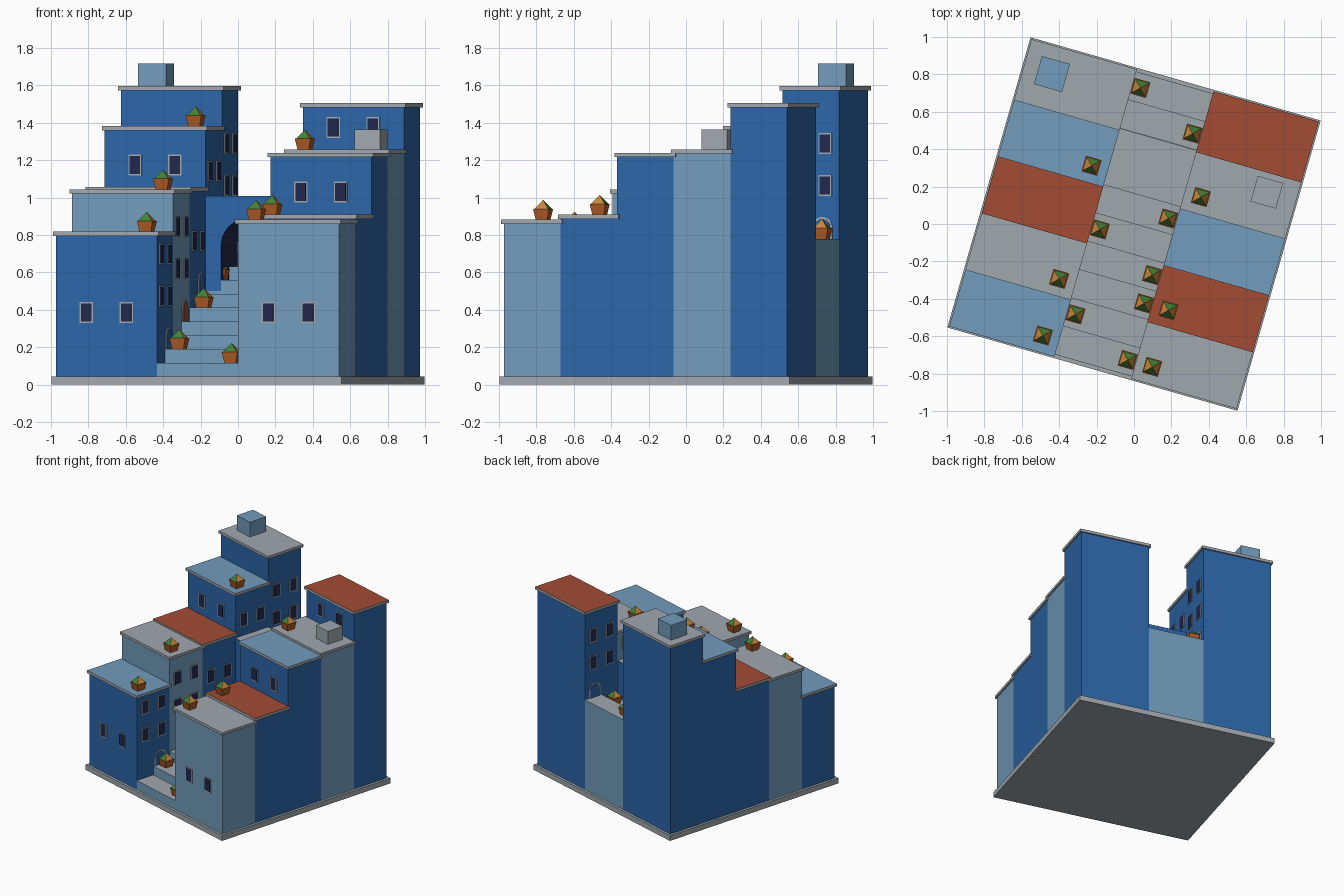
import bpy, bmesh
from math import radians, pi, sin, cos, sqrt
from mathutils import Vector, Matrix

if "Cube" in bpy.data.objects:
    bpy.data.objects.remove(bpy.data.objects["Cube"])

TURN = radians(-16)      # the whole block is turned on its plot
HALF = 0.787             # half width of the built area
PITCH = HALF * 2 / 5     # house depth
ALLEY = 0.225            # half width of the alley
GROUND = 0.043
SLAB, LIP = 0.022, 0.012
RISE = 0.0737
RUN = HALF * 2 / 10


def material(name, *rgb):
    lin = [((c / 255 + 0.055) / 1.055) ** 2.4 for c in rgb] + [1]
    m = bpy.data.materials.new(name)
    m.use_nodes = True
    m.diffuse_color = lin
    m.node_tree.nodes["Principled BSDF"].inputs["Base Color"].default_value = lin
    return m


BLUE = material("deep blue", 44, 102, 168)
PALE = material("pale blue", 114, 156, 188)
GREY = material("stone grey", 160, 168, 174)
RED = material("terracotta red", 163, 76, 52)
NAVY = material("dark navy", 34, 40, 78)
CLAY = material("clay orange", 178, 94, 40)
GREEN = material("leaf green", 66, 128, 56)
TAN = material("blossom tan", 200, 134, 58)


def finish(name, bm, mats, rule=None):
    """Turn a bmesh into an object; rule picks the material slot from a face."""
    bm.normal_update()
    if rule:
        for f in bm.faces:
            f.material_index = rule(f)
    me = bpy.data.meshes.new(name)
    bm.to_mesh(me)
    bm.free()
    for m in mats:
        me.materials.append(m)
    ob = bpy.data.objects.new(name, me)
    ob.rotation_euler.z = TURN
    bpy.context.collection.objects.link(ob)
    return ob


def box(name, lo, hi, side, top=None):
    lo, hi = Vector(lo), Vector(hi)
    bm = bmesh.new()
    size = Matrix.Diagonal((hi - lo).to_4d())
    bmesh.ops.create_cube(bm, size=1, matrix=Matrix.Translation((lo + hi) / 2) @ size)
    return finish(name, bm, [side, top or side], lambda f: int(f.normal.z > 0.9))


def prism(name, outline, origin, across, depth, mats, rule=None):
    """Extrude an upright outline along across x up."""
    across, up = Vector(across), Vector((0, 0, 1))
    bm = bmesh.new()
    face = bm.faces.new([bm.verts.new(Vector(origin) + across * a + up * b) for a, b in outline])
    grown = bmesh.ops.extrude_face_region(bm, geom=[face])["geom"]
    bmesh.ops.translate(bm, vec=across.cross(up) * depth,
                        verts=[g for g in grown if isinstance(g, bmesh.types.BMVert)])
    bmesh.ops.recalc_face_normals(bm, faces=bm.faces)
    return finish(name, bm, mats, rule)


def arch(r, spring, low=0.0, n=10):
    curve = [(r * cos(pi * i / n), spring + r * sin(pi * i / n)) for i in range(n + 1)]
    return [(r, low)] + curve + [(-r, low)]


def rect(w, h):
    return [(-w, -h), (w, -h), (w, h), (-w, h)]


def window(name, centre, across):
    prism(name + "_frame", rect(0.037, 0.056), centre, across, 0.005, [GREY])
    prism(name + "_pane", rect(0.029, 0.048), centre, across, 0.008, [NAVY])


def door(name, foot, across, colour):
    prism(name + "_surround", arch(0.055, 0.062), foot, across, 0.005, [GREY])
    prism(name + "_leaf", arch(0.044, 0.062), foot, across, 0.008, [colour])


def flower_pot(u, v, z):
    def cone(name, r1, r2, z0, h, mats, rule=None):
        bm = bmesh.new()
        place = Matrix.Translation((u, v, z + z0 + h / 2)) @ Matrix.Rotation(pi / 4, 4, "Z")
        bmesh.ops.create_cone(bm, cap_ends=True, segments=4, radius1=r1 * sqrt(2),
                              radius2=r2 * sqrt(2), depth=h, matrix=place)
        finish(name, bm, mats, rule)
    cone("flower_pot", 0.032, 0.0435, 0, 0.058, [CLAY])
    cone("plant", 0.038, 0, 0.058, 0.048, [GREEN, TAN],
         lambda f: int(abs(f.normal.x) > abs(f.normal.y)))


def step_top(i):
    return GROUND + RISE * (i + 1)


# Base plate
box("base_plate", (-0.807, -0.807, 0), (0.807, 0.807, GROUND), GREY)

# Alley stairs: pale risers, grey treads, a pot on each step
for i, side in enumerate((1, -1, 1, 1, -1, 1, -1, 1, 1, -1)):
    v = -HALF + i * RUN
    box("stair_step", (-ALLEY, v, GROUND), (ALLEY, v + RUN, step_top(i)), PALE, GREY)
    flower_pot(side * 0.168, v + RUN / 2, step_top(i))

# Houses per row, front to back: roof height, wall, roof, front window height, pot
ROWS = {
    -1: [(0.818, BLUE, PALE, 0.387, True), (1.043, PALE, GREY, None, True),
         (1.056, BLUE, RED, None, False), (1.382, BLUE, PALE, 1.174, True),
         (1.596, BLUE, GREY, None, False)],
    1: [(0.882, PALE, GREY, 0.387, True), (0.909, BLUE, RED, None, True),
        (1.238, BLUE, PALE, 1.03, False), (1.257, PALE, GREY, None, True),
        (1.505, BLUE, RED, 1.374, False)],
}
for side, houses in ROWS.items():
    u0, u1 = sorted((side * ALLEY, side * HALF))
    for i, (top, wall, roof, front, pot) in enumerate(houses):
        v0 = -HALF + i * PITCH
        v1, mid = v0 + PITCH, v0 + PITCH / 2
        eaves = top - SLAB
        box("house_walls", (u0, v0, GROUND), (u1, v1, eaves), wall)
        box("roof_slab", (u0 - LIP, v0 - LIP, eaves), (u1 + LIP, v1 + LIP, top), GREY, roof)
        if front:
            for du in (-0.111, 0.111):
                window("front_window", ((u0 + u1) / 2 + du, v0, front), (1, 0, 0))
        # Alley side: arched door at the step, windows above it
        across = (0, -side, 0)
        foot = step_top(2 * i + 1)
        door("alley_door", (side * ALLEY, mid + 0.065, foot), across,
             RED if wall == PALE else BLUE)
        z = foot + 0.284
        while z + 0.086 < eaves:
            for dv in (-0.08, 0.08):
                window("alley_window", (side * ALLEY, mid + dv, z), across)
            z += 0.225
        if pot:
            flower_pot(side * 0.304, mid - 0.078, top)

# Rooftop blocks
for name, u, v, r, low, high, colour in (
        ("rooftop_tank", -0.643, 0.65, 0.078, 1.59, 1.717, PALE),
        ("rooftop_chimney", 0.636, 0.359, 0.071, 1.25, 1.364, GREY)):
    box(name, (u - r, v - r, low), (u + r, v + r, high), colour)

# Arched bridge over the stairs: blue faces, grey top, dark tunnel
BRIDGE_TOP, BRIDGE_LOW = 1.01, 0.5
outline = [(-ALLEY, BRIDGE_LOW), (-ALLEY, BRIDGE_TOP), (ALLEY, BRIDGE_TOP), (ALLEY, BRIDGE_LOW)]
outline += arch(0.139, 0.745, BRIDGE_LOW, 12)


def bridge_rule(f):
    if abs(f.normal.y) > 0.9:
        return 0
    return 1 if f.calc_center_median().z > BRIDGE_TOP - 0.01 else 2


prism("alley_bridge", outline, (0, PITCH * 1.5 - 0.001, 0), (1, 0, 0), PITCH,
      [BLUE, GREY, NAVY], bridge_rule)
